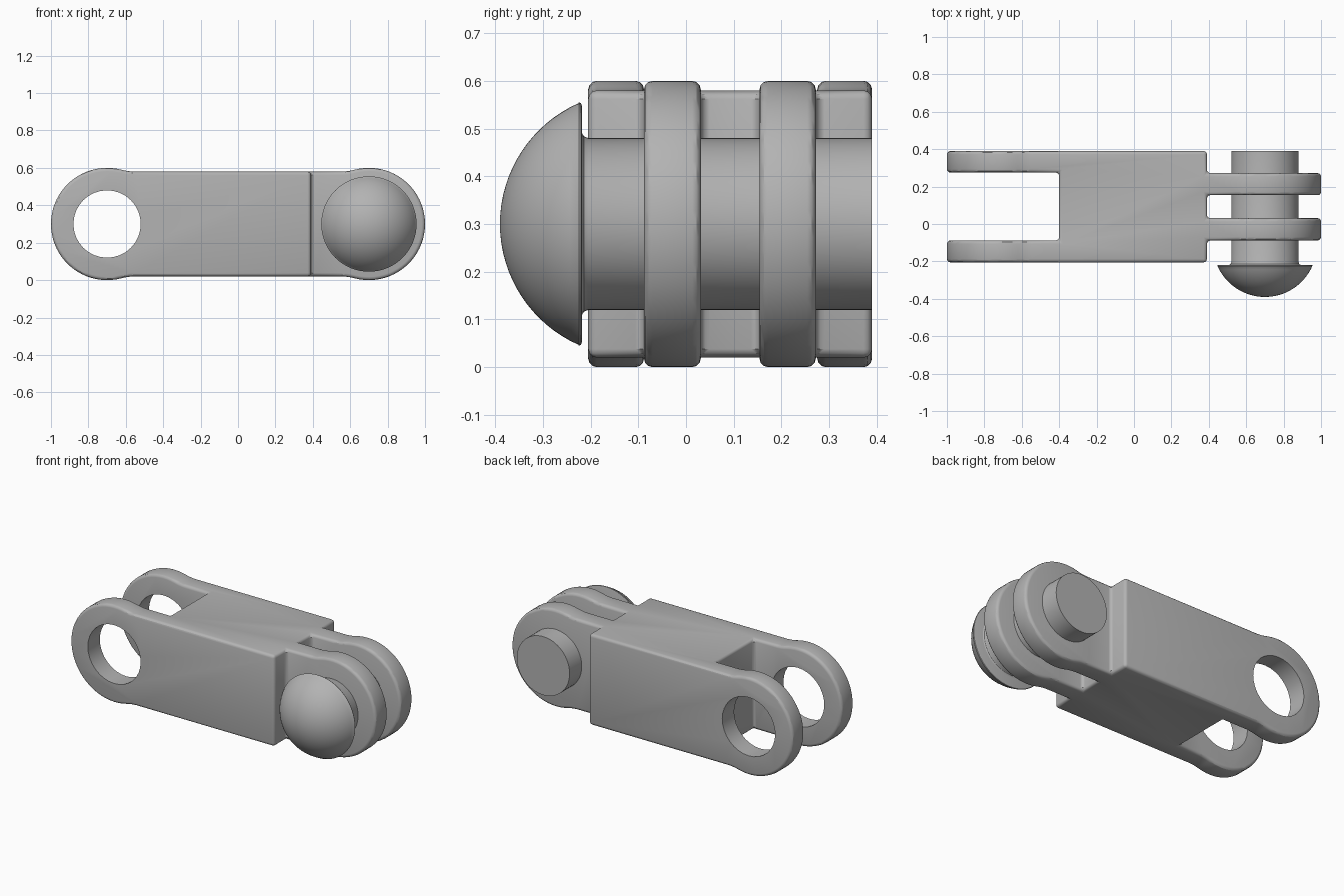
import bpy, bmesh, math
from mathutils import Vector

if "Cube" in bpy.data.objects:
    bpy.data.objects.remove(bpy.data.objects["Cube"])

grey = bpy.data.materials.new("plain grey")
grey.diffuse_color = (0.45, 0.45, 0.45, 1)
grey.use_nodes = True
grey.node_tree.nodes["Principled BSDF"].inputs["Base Color"].default_value = grey.diffuse_color
PIVOT, MID, LUG_R, HOLE_R, FILLET = 0.7, 0.3, 0.3, 0.18, 0.3
HALF_H = 0.28


def add_object(name, bm):
    bmesh.ops.recalc_face_normals(bm, faces=bm.faces)
    mesh = bpy.data.meshes.new(name)
    bm.to_mesh(mesh)
    bm.free()
    mesh.materials.append(grey)
    obj = bpy.data.objects.new(name, mesh)
    bpy.context.collection.objects.link(obj)
    return obj


def prism(name, points, direction):
    """Extrude a closed outline along a direction."""
    bm = bmesh.new()
    face = bm.faces.new([bm.verts.new(p) for p in points])
    ext = bmesh.ops.extrude_face_region(bm, geom=[face])
    verts = [v for v in ext["geom"] if isinstance(v, bmesh.types.BMVert)]
    bmesh.ops.translate(bm, verts=verts, vec=Vector(direction))
    return add_object(name, bm)


def lathe(name, profile, x, steps=64):
    """Spin (radius, y) points about the pin axis."""
    bm = bmesh.new()
    verts = [bm.verts.new((x + r, y, MID)) for r, y in profile]
    edges = [bm.edges.new(pair) for pair in zip(verts, verts[1:])]
    bmesh.ops.spin(bm, geom=verts + edges, cent=(x, 0, MID), axis=(0, 1, 0),
                   angle=math.tau, steps=steps)
    bmesh.ops.remove_doubles(bm, verts=bm.verts, dist=1e-5)
    return add_object(name, bm)


def smooth(obj, angle=30):
    bpy.ops.object.select_all(action='DESELECT')
    obj.select_set(True)
    bpy.context.view_layer.objects.active = obj
    bpy.ops.object.shade_smooth_by_angle(angle=math.radians(angle))


def boolean(obj, cutter, operation):
    mod = obj.modifiers.new(operation.lower(), 'BOOLEAN')
    mod.operation, mod.object, mod.solver = operation, cutter, 'EXACT'


def apply_and_clean(obj, helpers):
    bpy.context.view_layer.objects.active = obj
    for mod in list(obj.modifiers):
        bpy.ops.object.modifier_apply(modifier=mod.name)
    for helper in helpers:
        bpy.data.objects.remove(helper)


# Side profile: one quarter (round lug, then concave blend), mirrored twice
cz = HALF_H + FILLET
dx = math.sqrt((LUG_R + FILLET) ** 2 - cz ** 2)
tangent = math.atan2(cz, dx)
quarter = []
for i in range(17):
    a = tangent * i / 16
    quarter.append((PIVOT - LUG_R * math.cos(math.pi - a), LUG_R * math.sin(a)))
for i in range(1, 7):
    a = -math.pi + tangent + (math.pi / 2 - tangent) * i / 6
    quarter.append((PIVOT - dx - FILLET * math.cos(a), cz + FILLET * math.sin(a)))
# the lug arc continues over the top before it meets the blend
quarter = [(PIVOT + LUG_R * math.cos(t), LUG_R * math.sin(t))
           for t in [(math.pi - tangent) * i / 20 for i in range(21)]]
for i in range(1, 7):
    a = -tangent + (tangent - math.pi / 2) * i / 6
    quarter.append((PIVOT - dx + FILLET * math.cos(a), cz + FILLET * math.sin(a)))
half = quarter + [(-x, z) for x, z in reversed(quarter)]
outline = half + [(x, -z) for x, z in reversed(half[1:-1])]
link = prism("link_body", [(x, -0.5, MID + z) for x, z in outline], (0, 1.2, 0))

# Plan outline: wide fork on the left, two lugs on the right
plan = [(-1.2, -0.205), (0.39, -0.205), (0.39, -0.088), (1.2, -0.088),
        (1.2, 0.031), (0.39, 0.031), (0.39, 0.154), (1.2, 0.154),
        (1.2, 0.272), (0.39, 0.272), (0.39, 0.39), (-1.2, 0.39),
        (-1.2, 0.275), (-0.4, 0.275), (-0.4, -0.088), (-1.2, -0.088)]
plan_cutter = prism("plan_cutter", [(x, y, -0.2) for x, y in plan], (0, 0, 1))
hole_cutter = lathe("hole_cutter", [(0, -0.6), (HOLE_R, -0.6), (HOLE_R, 0.6), (0, 0.6)],
                    -PIVOT, 32)
for cutter in (plan_cutter, hole_cutter):
    cutter.hide_render = True

# Cut to plan, soften the edges, then bore the fork hole
boolean(link, plan_cutter, 'INTERSECT')
bevel = link.modifiers.new("soft_edges", 'BEVEL')
bevel.width, bevel.segments = 0.018, 3
bevel.limit_method, bevel.angle_limit = 'ANGLE', math.radians(40)
boolean(link, hole_cutter, 'DIFFERENCE')
apply_and_clean(link, [plan_cutter, hole_cutter])
smooth(link)

# Pin with a small neck fillet at the head
pin = lathe("pin", [(0, 0.39), (HOLE_R, 0.39), (HOLE_R, -0.205),
                    (HOLE_R + 0.004, -0.214), (HOLE_R + 0.012, -0.219)], PIVOT)
smooth(pin)

# Domed pin head with a thin rounded rim
R, centre = 0.277, -0.113
dome = [(0, -0.218), (0.247, -0.218), (0.253, -0.220), (0.255, -0.224)]
start = math.acos(0.253 / R)
for i in range(17):
    a = start + (math.pi / 2 - start) * i / 16
    dome.append((R * math.cos(a) if i < 16 else 0, centre - R * math.sin(a)))
head = lathe("pin_head", dome, PIVOT)
smooth(head, 40)
